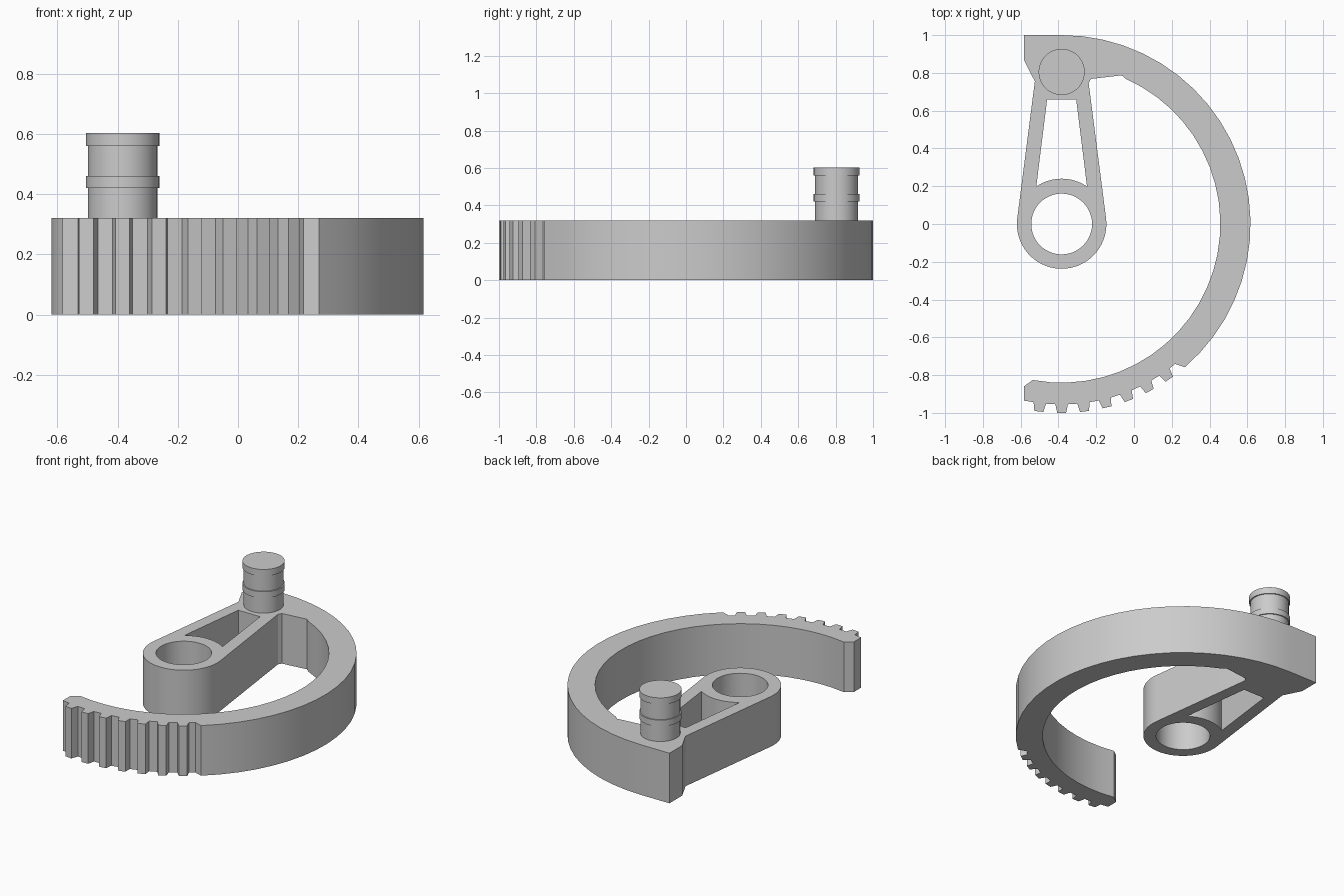
import bpy, bmesh
from math import sin, cos, radians

if "Cube" in bpy.data.objects:
    bpy.data.objects.remove(bpy.data.objects["Cube"])

CX = -0.383          # x of the pivot axis
HEIGHT = 0.32        # thickness of the flat body
LEFT = -0.583        # left edge of the sector

grey = bpy.data.materials.new("plain grey")
grey.use_nodes = True
colour = (0.6, 0.6, 0.6, 1)
grey.diffuse_color = colour
grey.node_tree.nodes["Principled BSDF"].inputs["Base Color"].default_value = colour


def polar(r, deg):
    return (CX + r * cos(radians(deg)), r * sin(radians(deg)))


def arc(r, start, end, steps):
    return [polar(r, start + (end - start) * i / steps) for i in range(steps + 1)]


def finish(name, bm):
    bmesh.ops.recalc_face_normals(bm, faces=bm.faces)
    mesh = bpy.data.meshes.new(name)
    bm.to_mesh(mesh)
    bm.free()
    mesh.materials.append(grey)
    obj = bpy.data.objects.new(name, mesh)
    bpy.context.collection.objects.link(obj)
    bpy.ops.object.select_all(action='DESELECT')
    obj.select_set(True)
    bpy.context.view_layer.objects.active = obj
    bpy.ops.object.shade_smooth_by_angle(angle=radians(20))
    return obj


def plate(name, loops, height):
    """Extrude an outline with holes into a solid plate."""
    bm = bmesh.new()
    for loop in loops:
        vs = [bm.verts.new((x, y, 0)) for x, y in loop]
        for a, b in zip(vs, vs[1:] + vs[:1]):
            bm.edges.new((a, b))
    bmesh.ops.triangle_fill(bm, edges=bm.edges[:], use_beauty=True)
    ext = bmesh.ops.extrude_face_region(bm, geom=bm.faces[:])
    top = [g for g in ext["geom"] if isinstance(g, bmesh.types.BMVert)]
    bmesh.ops.translate(bm, verts=top, vec=(0, 0, height))
    return finish(name, bm)


# Gear teeth along the lower rim
teeth = []
for i in range(-1, 6):
    a = -90 + 6.95 * i
    teeth += [polar(0.955, a - 2.0), polar(1, a - 1.35),
              polar(1, a + 1.35), polar(0.955, a + 2.0)]

# Outline: corner block, hub, arm, inner rim, teeth, outer rim
outline = [(LEFT, 1), (LEFT, 0.87), (-0.525, 0.755)]
outline += arc(0.237, 172.5, 367.5, 28)
outline += [(-0.24, 0.745), (-0.228, 0.768), (-0.065, 0.787)]
outline += arc(0.84, 66, -100.5, 26)
outline += [(LEFT, -0.86), (LEFT, -0.935)]
outline += teeth
outline += [polar(0.953, -51)] + arc(1, -49.3, 90, 22)

# Shaft hole and tapered window in the arm
hole = arc(0.161, 0, 352.5, 47)
window = arc(0.24, 56, 124, 10) + [(-0.46, 0.66), (-0.306, 0.66)]
plate("sector_gear_body", [outline, hole, window], HEIGHT)

# Ringed pin, lathed from a profile of radius and height
profile = [(0.115, 0.3), (0.115, 0.42), (0.122, 0.42), (0.122, 0.46),
           (0.115, 0.46), (0.115, 0.56), (0.122, 0.56), (0.122, 0.602)]
bm = bmesh.new()
SIDES = 48
rings = [[bm.verts.new((CX + r * cos(radians(360 * i / SIDES)),
                        0.805 + r * sin(radians(360 * i / SIDES)), z))
          for i in range(SIDES)] for r, z in profile]
for low, high in zip(rings, rings[1:]):
    for i in range(SIDES):
        j = (i + 1) % SIDES
        bm.faces.new((low[i], low[j], high[j], high[i]))
bm.faces.new(rings[0])
bm.faces.new(rings[-1])
finish("ringed_pin", bm)
